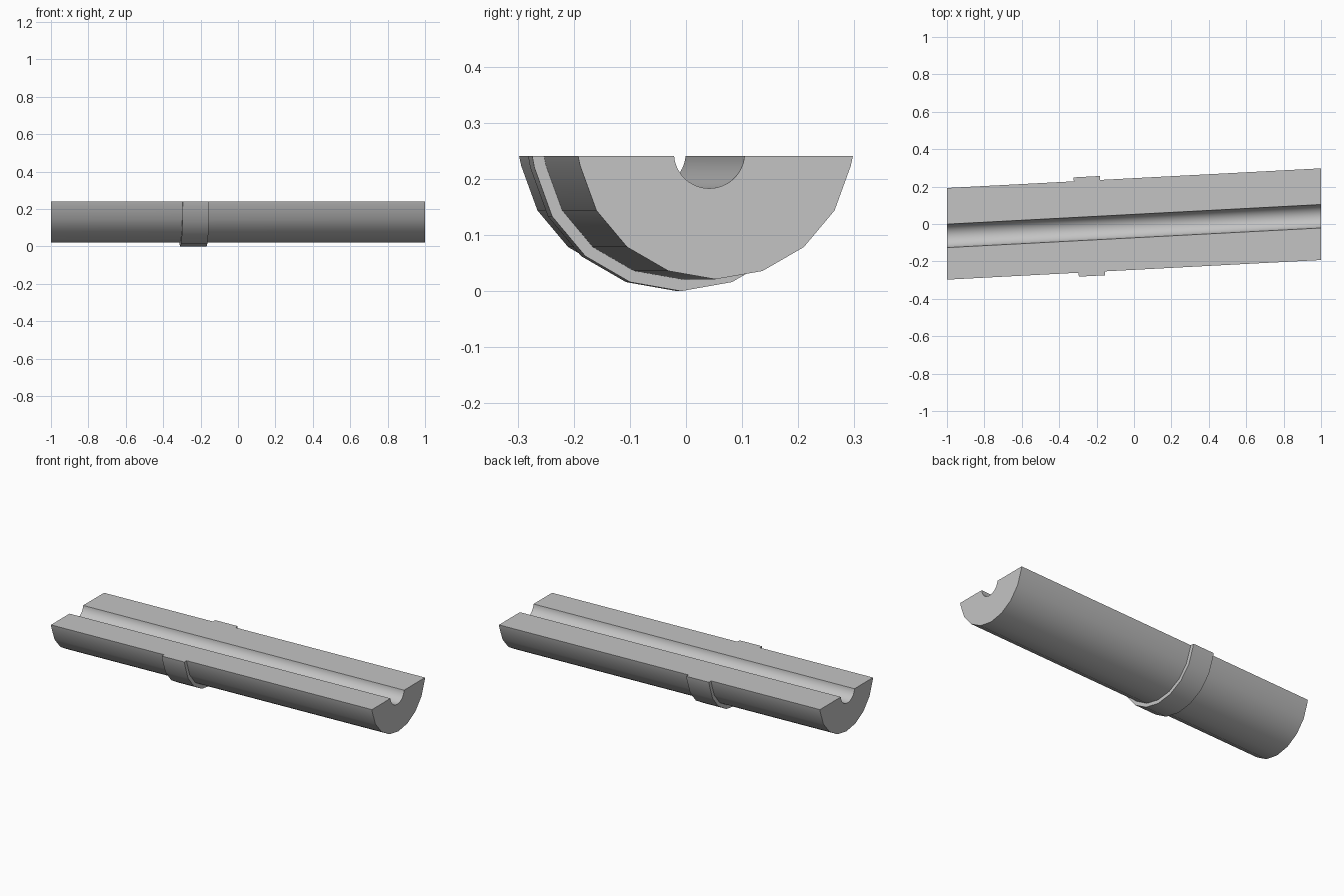
import bpy, bmesh
from math import sin, cos, radians

cube = bpy.data.objects.get("Cube")
if cube:
    bpy.data.objects.remove(cube, do_unlink=True)

SLOPE = 0.0525     # sideways drift of the axis along x
TOP = 0.241        # height of the flat cut
CENTRE = 0.266     # height of the round centre
RADIUS = 0.245

steel = bpy.data.materials.new("grey steel")
steel.use_nodes = True
grey = (0.55, 0.55, 0.55, 1)
steel.diffuse_color = grey
steel.node_tree.nodes["Principled BSDF"].inputs["Base Color"].default_value = grey


def half_round(radius):
    """Lower part of an 18-sided round, ending on the flat cut."""
    arc = [(radius * sin(radians(a)), CENTRE - radius * cos(radians(a)))
           for a in range(-80, 81, 20)]
    return [(-radius, TOP)] + arc + [(radius, TOP)]


def loft(name, profile, start, end, tilt=0.0, skip=()):
    """Sweep a closed profile along the slanted axis and cap both ends."""
    bm = bmesh.new()
    rings = []
    for x0 in (start, end):
        ring = []
        for off, z in profile:
            x = x0 - tilt * off
            ring.append(bm.verts.new((x, SLOPE * x + off, z)))
        rings.append(ring)
    a, b = rings
    n = len(profile)
    for i in range(n):
        if i not in skip:
            j = (i + 1) % n
            bm.faces.new((a[i], a[j], b[j], b[i]))
    bm.faces.new(a[::-1])
    bm.faces.new(b)
    bmesh.ops.recalc_face_normals(bm, faces=bm.faces)
    mesh = bpy.data.meshes.new(name)
    bm.to_mesh(mesh)
    bm.free()
    mesh.materials.append(steel)
    obj = bpy.data.objects.new(name, mesh)
    bpy.context.collection.objects.link(obj)
    bpy.ops.object.select_all(action='DESELECT')
    obj.select_set(True)
    bpy.context.view_layer.objects.active = obj
    bpy.ops.object.shade_smooth_by_angle(angle=radians(30))
    return obj


# Half-round bar with the bore channel along its flat top
body = half_round(RADIUS)
bore = [(-0.011 + 0.063 * cos(radians(a)), 0.246 - 0.063 * sin(radians(a)))
        for a in [4.5 + 171 * i / 24 for i in range(25)]]
loft("half_barrel", body + bore, -1, 1)

# Raised collar, square to the axis; its hidden inner wall is left open
outer = half_round(RADIUS * 1.086)
n = len(outer)
loft("collar", outer + body[::-1], -0.309, -0.168, SLOPE, range(n, 2 * n - 1))
